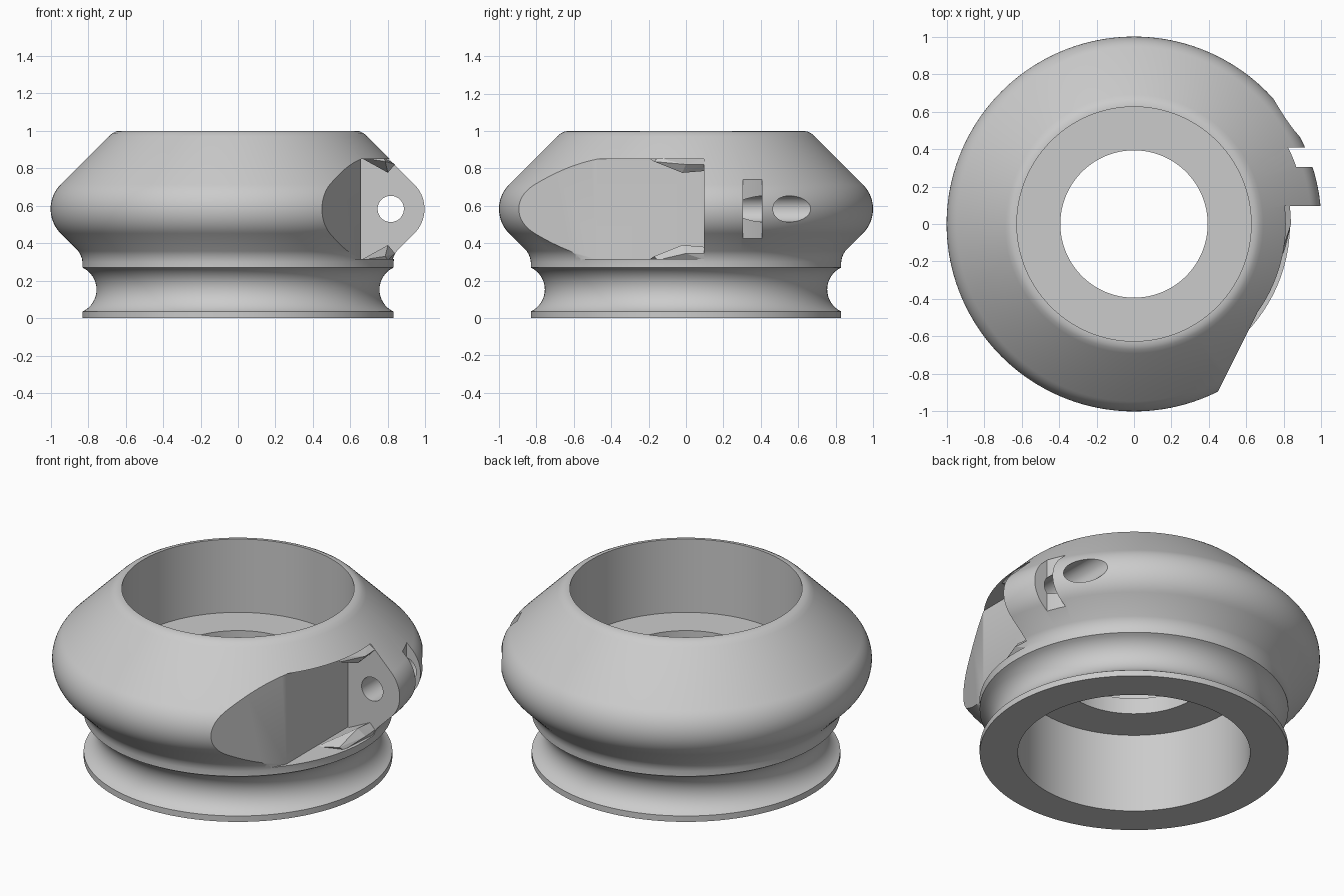
import bpy, bmesh
from math import sin, cos, pi, sqrt, atan2
from mathutils import Vector

old = bpy.data.objects.get("Cube")
if old:
    bpy.data.objects.remove(old)

grey = bpy.data.materials.new("plain grey")
grey.use_nodes = True
COLOUR = (0.6, 0.6, 0.6, 1)
grey.diffuse_color = COLOUR
grey.node_tree.nodes["Principled BSDF"].inputs["Base Color"].default_value = COLOUR

MID = 0.583      # height of the widest line, also the pin axis
PIN_X = 0.815    # centre of the rounded bulge and of the pin hole


def make(name, bm):
    bmesh.ops.recalc_face_normals(bm, faces=bm.faces)
    mesh = bpy.data.meshes.new(name)
    bm.to_mesh(mesh)
    bm.free()
    mesh.materials.append(grey)
    ob = bpy.data.objects.new(name, mesh)
    bpy.context.collection.objects.link(ob)
    return ob


def arc(cx, cz, r, a0, a1, n):
    return [(cx + r * cos(a0 + (a1 - a0) * i / n),
             cz + r * sin(a0 + (a1 - a0) * i / n)) for i in range(n + 1)]


def lathe(name, profile, steps=160):
    """Revolve a closed (radius, height) profile about z."""
    bm = bmesh.new()
    rings = []
    for i in range(steps):
        a = 2 * pi * i / steps
        rings.append([bm.verts.new((r * cos(a), r * sin(a), z)) for r, z in profile])
    n = len(profile)
    for i in range(steps):
        p, q = rings[i], rings[(i + 1) % steps]
        for j in range(n):
            k = (j + 1) % n
            bm.faces.new((p[j], q[j], q[k], p[k]))
    return make(name, bm)


def prism(name, outline, z0, z1):
    """Extrude an (x, y) outline between two heights."""
    bm = bmesh.new()
    face = bm.faces.new([bm.verts.new((x, y, z0)) for x, y in outline])
    top = bmesh.ops.extrude_face_region(bm, geom=[face])["geom"]
    bmesh.ops.translate(bm, vec=(0, 0, z1 - z0),
                        verts=[v for v in top if isinstance(v, bmesh.types.BMVert)])
    return make(name, bm)


# Ring body: grooved foot, rounded bulge, conical shoulder, two bores and a web
groove_r, groove_z, groove_half = 0.8845, 0.1525, 0.1175
ga = atan2(groove_half, groove_r - 0.83)
profile = [(0.625, 0), (0.83, 0)]
profile += arc(groove_r, groove_z, 0.1295, pi + ga, pi - ga, 16)
profile += [(0.83, 0.30), (0.833, 0.318), (0.84, 0.338), (0.852, 0.358)]
profile += arc(PIN_X, MID, 0.185, -pi / 4, pi / 4, 18)
profile += [(0.69, 0.97), (0.67, 0.987), (0.65, 0.997), (0.628, 1.0), (0.625, 1.0)]
profile += [(0.625, 0.565), (0.393, 0.565), (0.393, 0.47), (0.625, 0.47)]
body = lathe("ring_body", profile)

# Side pocket with an angled run-out
pocket = prism("pocket_cutter", [(0.38, -1.03), (0.655, -0.48), (0.655, 0.095),
                                 (1.2, 0.095), (1.2, -1.03)], 0.315, 0.85)

# Narrow slot whose floor follows the ring
ys = [0.305 + 0.102 * i / 6 for i in range(7)]
slot = prism("slot_cutter", [(1.2, ys[0])] + [(sqrt(0.918 ** 2 - y * y), y) for y in ys]
             + [(1.2, ys[-1])], 0.36, 0.81)

# Pin hole running front to back through the lug
bpy.ops.mesh.primitive_cylinder_add(vertices=48, radius=0.07, depth=1.0,
                                    location=(PIN_X, 0.5, MID), rotation=(pi / 2, 0, 0))
pin = bpy.context.object
pin.name = "pin_hole_cutter"

for cutter in (pocket, slot, pin):
    cutter.hide_render = True
    mod = body.modifiers.new(cutter.name, "BOOLEAN")
    mod.operation = "DIFFERENCE"
    mod.solver = "EXACT"
    mod.object = cutter
graph = bpy.context.evaluated_depsgraph_get()
cut_mesh = bpy.data.meshes.new_from_object(body.evaluated_get(graph))
body.modifiers.clear()
body.data = cut_mesh
cut_mesh.materials.clear()
cut_mesh.materials.append(grey)
cut_mesh.polygons.foreach_set("material_index", [0] * len(cut_mesh.polygons))
for cutter in (pocket, slot, pin):
    bpy.data.objects.remove(cutter)

# Sloped corner ramps at the floor and ceiling of the pocket
ramp = [(0.655, -0.2, 0.31), (0.80, -0.02, 0.39), (0.80, 0.1, 0.38),
        (0.655, 0.1, 0.31), (0.785, -0.17, 0.33), (0.838, 0, 0.345),
        (0.832, 0.1, 0.345), (0.80, -0.15, 0.31), (0.82, 0.1, 0.31)]
for name, flip in (("pocket_lower_ramp", False), ("pocket_upper_ramp", True)):
    bm = bmesh.new()
    for x, y, z in ramp:
        if flip:
            z = 2 * MID - z
            if z > 0.85:
                x = min(x, 0.78)
        bm.verts.new(Vector((x, y, z)))
    hull = bmesh.ops.convex_hull(bm, input=bm.verts)
    loose = [v for v in bm.verts if not v.link_faces]
    bmesh.ops.delete(bm, geom=loose, context="VERTS")
    make(name, bm)

# Smooth the turned surfaces and keep machined edges crisp
bpy.ops.object.select_all(action="DESELECT")
body.select_set(True)
bpy.context.view_layer.objects.active = body
bpy.ops.object.shade_smooth_by_angle(angle=pi / 6)
